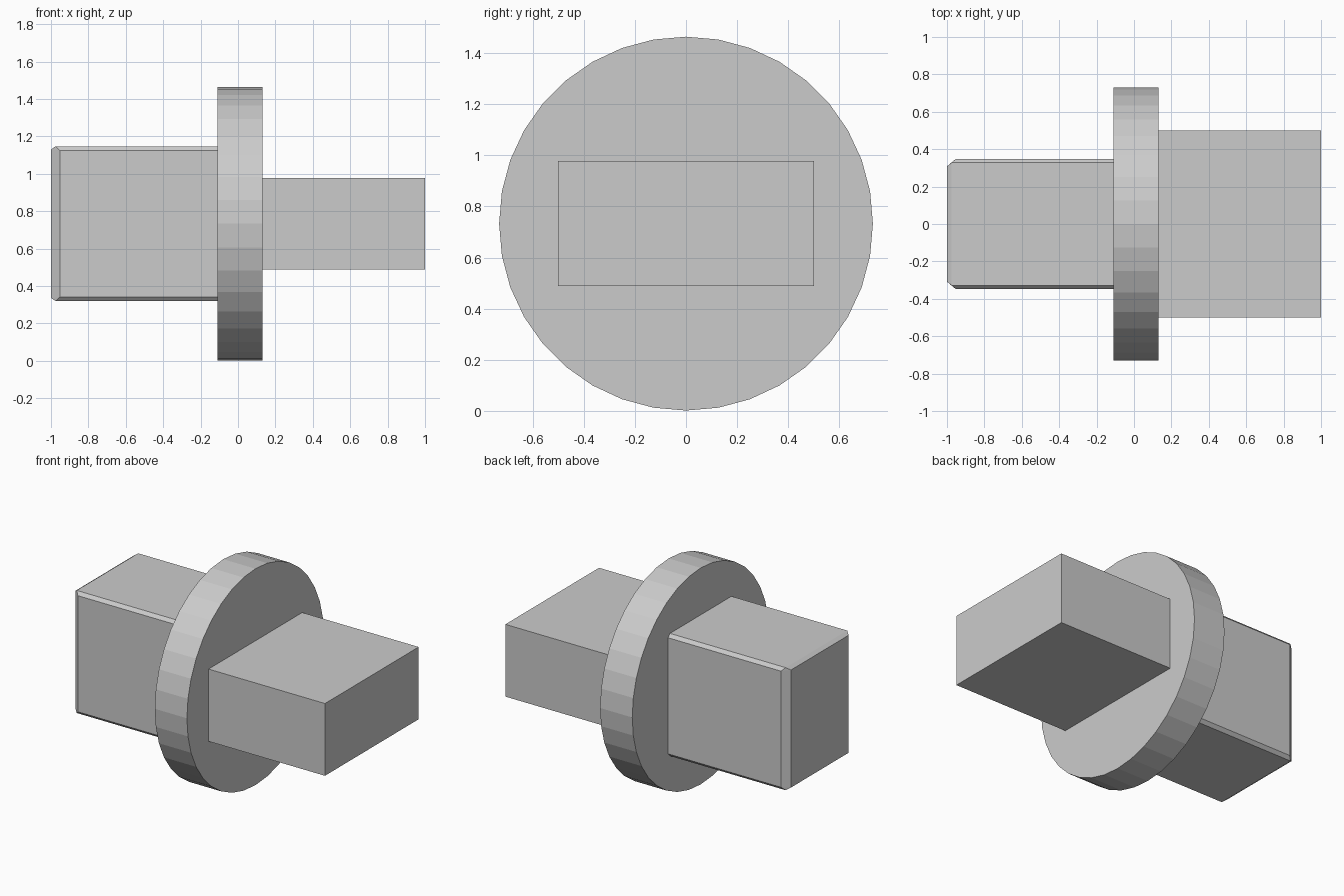
import bpy, bmesh
from math import pi
from mathutils import Matrix

if "Cube" in bpy.data.objects:
    bpy.data.objects.remove(bpy.data.objects["Cube"])

CZ = 0.733  # height of the shared axis


def finish(bm, name):
    bmesh.ops.recalc_face_normals(bm, faces=bm.faces)
    mesh = bpy.data.meshes.new(name)
    bm.to_mesh(mesh)
    bm.free()
    ob = bpy.data.objects.new(name, mesh)
    ob.location.z = CZ
    bpy.context.collection.objects.link(ob)
    return ob


# Round flange, 36 flat sides with a vertex at the top
bm = bmesh.new()
x0, x1 = -0.11, 0.13
bmesh.ops.create_cone(bm, cap_ends=True, segments=36, radius1=0.731,
                      radius2=0.731, depth=x1 - x0,
                      matrix=Matrix.Translation(((x0 + x1) / 2, 0, 0))
                      @ Matrix.Rotation(pi / 2, 4, 'Y'))
finish(bm, "flange")

# Wide plain block on the right, seated in the flange
bm = bmesh.new()
bmesh.ops.create_cube(bm, size=1, matrix=Matrix.Translation((0.5, 0, 0))
                      @ Matrix.Diagonal((1, 1, 0.488, 1)))
finish(bm, "wide_block")

# Tall block on the left: unequal chamfers on its end and long edges,
# one corner's points mirrored to all four corners
corner = [(-1, 0.308, 0.397), (-0.975, 0.328, 0.414), (-0.953, 0.348, 0.392),
          (0, 0.328, 0.414), (0, 0.348, 0.392)]
bm = bmesh.new()
for sy in (1, -1):
    for sz in (1, -1):
        for x, y, z in corner:
            bm.verts.new((x, y * sy, z * sz))
bmesh.ops.convex_hull(bm, input=bm.verts)
bmesh.ops.dissolve_limit(bm, angle_limit=0.01, verts=bm.verts, edges=bm.edges)
finish(bm, "chamfered_block")
